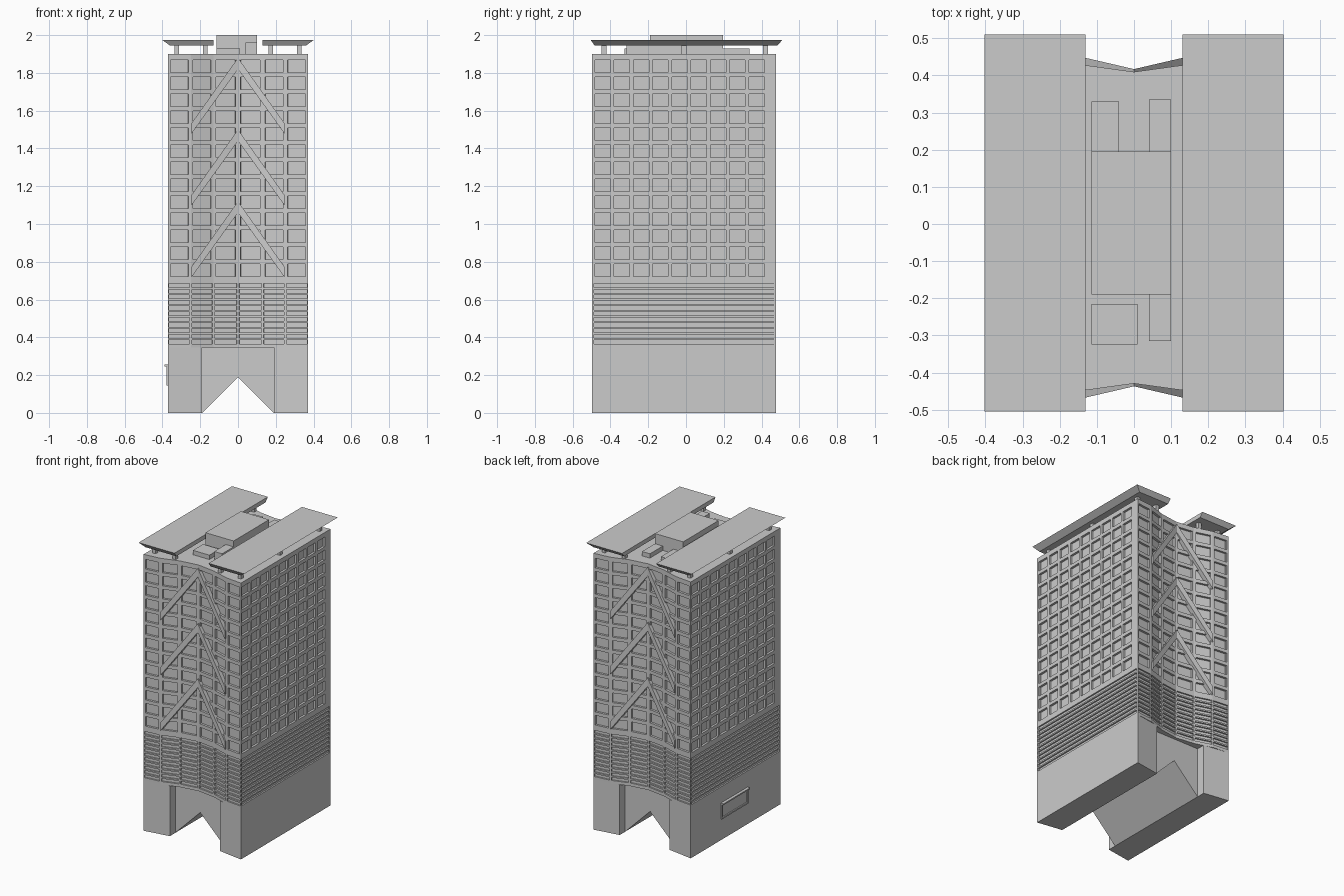
import bpy, bmesh
from mathutils import Vector

if "Cube" in bpy.data.objects:
    bpy.data.objects.remove(bpy.data.objects["Cube"])

YC = -0.01                      # middle of the tower body in y
HALF = 0.4875
Z0, Z1 = 0.345, 1.90            # upper body range


def finish(bm, name, fix=True):
    if fix:
        bmesh.ops.recalc_face_normals(bm, faces=bm.faces)
    me = bpy.data.meshes.new(name)
    bm.to_mesh(me)
    bm.free()
    ob = bpy.data.objects.new(name, me)
    bpy.context.collection.objects.link(ob)
    return ob


def loft(name, a, b):
    """Closed solid between two matching outlines."""
    bm = bmesh.new()
    va = [bm.verts.new(p) for p in a]
    vb = [bm.verts.new(p) for p in b]
    bm.faces.new(va[::-1])
    bm.faces.new(vb)
    n = len(a)
    for i in range(n):
        j = (i + 1) % n
        bm.faces.new((va[i], va[j], vb[j], vb[i]))
    return finish(bm, name)


def rect(x0, x1, y0, y1, z):
    return [(x0, y0, z), (x1, y0, z), (x1, y1, z), (x0, y1, z)]


def box(name, x0, x1, y0, y1, z0, z1):
    return loft(name, rect(x0, x1, y0, y1, z0), rect(x0, x1, y0, y1, z1))


# --- upper body: folded concave fronts with recessed windows and grooves
half = [(0.37, 0.0), (0.25, 0.013), (0.13, 0.05), (0.0, 0.068)]
front = [(-x, YC - HALF + d) for x, d in half] + \
        [(x, YC - HALF + d) for x, d in half[-2::-1]]
back = [(-x, 2 * YC - y) for x, y in front]
ring = [Vector((x, y, 0)) for x, y in front + back]

grooves = [(0.366 + 0.0298 * i, 0.386 + 0.0298 * i) for i in range(11)]
windows = [(0.722 + 0.09 * i, 0.788 + 0.09 * i) for i in range(13)]


def wall(bm, p0, p1):
    length = (p1 - p0).length
    u = (p1 - p0).normalized()
    inward = Vector((-u.y, u.x, 0))

    def quad(*pts):             # each point is (u, z, depth)
        bm.faces.new([bm.verts.new(p0 + u * a + inward * d + Vector((0, 0, z)))
                      for a, z, d in pts])

    def flat(a, b, z0, z1, d=0.0):
        quad((a, z0, d), (b, z0, d), (b, z1, d), (a, z1, d))

    z = Z0
    for z0, z1 in grooves + windows:
        flat(0, length, z, z0)
        if z0 < 0.7:
            m = 0.01 if length > 0.5 else 0.006
            d, spans = 0.01, [(m, length - m)]
        elif length > 0.5:
            d = 0.015
            spans = [(0.015 + 0.102 * i, 0.097 + 0.102 * i) for i in range(9)]
        else:
            d, spans = 0.015, [(0.013, length - 0.013)]
        a = 0
        for s, e in spans:
            flat(a, s, z0, z1)
            flat(s, e, z0, z1, d)
            quad((s, z0, 0), (e, z0, 0), (e, z0, d), (s, z0, d))
            quad((s, z1, d), (e, z1, d), (e, z1, 0), (s, z1, 0))
            quad((s, z0, 0), (s, z0, d), (s, z1, d), (s, z1, 0))
            quad((e, z0, d), (e, z0, 0), (e, z1, 0), (e, z1, d))
            a = e
        flat(a, length, z0, z1)
        z = z1
    flat(0, length, z, Z1)


bm = bmesh.new()
for i, p in enumerate(ring):
    wall(bm, p, ring[(i + 1) % len(ring)])
bm.faces.new([bm.verts.new((p.x, p.y, Z1)) for p in ring])
bm.faces.new([bm.verts.new((p.x, p.y, Z0)) for p in reversed(ring)])
bmesh.ops.remove_doubles(bm, verts=bm.verts, dist=1e-5)
finish(bm, "tower_body", fix=False)

# --- base: two side blocks and a centre block with a triangular passage
for s in (-1, 1):
    plan = [(s * 0.37, YC - HALF), (s * 0.37, YC + HALF),
            (s * 0.19, YC + HALF - 0.028), (s * 0.19, YC - HALF + 0.028)]
    loft("base_block", [(x, y, 0) for x, y in plan], [(x, y, Z0) for x, y in plan])
prof = [(-0.19, 0), (0, 0.19), (0.19, 0), (0.19, Z0), (-0.19, Z0)]
loft("base_passage", [(x, -0.41, z) for x, z in prof], [(x, 0.39, z) for x, z in prof])

# --- chevron braces, front and back
for f in (-1, 1):
    def out(x, d, f=f):
        return YC + f * (0.427 + abs(x) * 0.232 - d)

    for top in (1.12, 1.50, 1.88):
        shape = [(0, top), (0.245, top - 0.345), (0.245, top - 0.40), (0, top - 0.06)]
        for s in (-1, 1):
            loft("chevron_brace", [(s * x, out(x, 0), z) for x, z in shape],
                 [(s * x, out(x, 0.03), z) for x, z in shape])

# --- roof canopies with undercut edges, on posts
for s in (-1, 1):
    lo = rect(0.13, 0.362, -0.485, 0.485, 1.946)
    hi = rect(0.13, 0.402, -0.505, 0.51, 1.975)
    loft("roof_canopy", [(s * x, y, z) for x, y, z in lo], [(s * x, y, z) for x, y, z in hi])
    for x in (0.173, 0.325):
        for y in (-0.435, -0.01, 0.42):
            box("canopy_post", s * x - 0.012, s * x + 0.012, y - 0.013, y + 0.013, 1.89, 1.95)

# --- rooftop plant rooms
for n, b in {"plant_room": (-0.115, 0.10, -0.19, 0.195, 2.0),
             "plant_front_left": (-0.115, 0.01, -0.325, -0.215, 1.93),
             "plant_front_right": (0.04, 0.10, -0.315, -0.19, 1.96),
             "plant_back_left": (-0.115, -0.04, 0.195, 0.33, 1.93),
             "plant_back_right": (0.04, 0.10, 0.195, 0.335, 1.93)}.items():
    box(n, *b[:4], 1.89, b[4])

# --- framed panel with a hood on the left side of the base
box("panel_hood", -0.39, -0.36, -0.14, 0.15, 0.246, 0.255)
box("panel_sill", -0.378, -0.36, -0.14, 0.15, 0.145, 0.155)
for y in (-0.14, 0.14):
    box("panel_jamb", -0.378, -0.36, y, y + 0.01, 0.155, 0.246)
